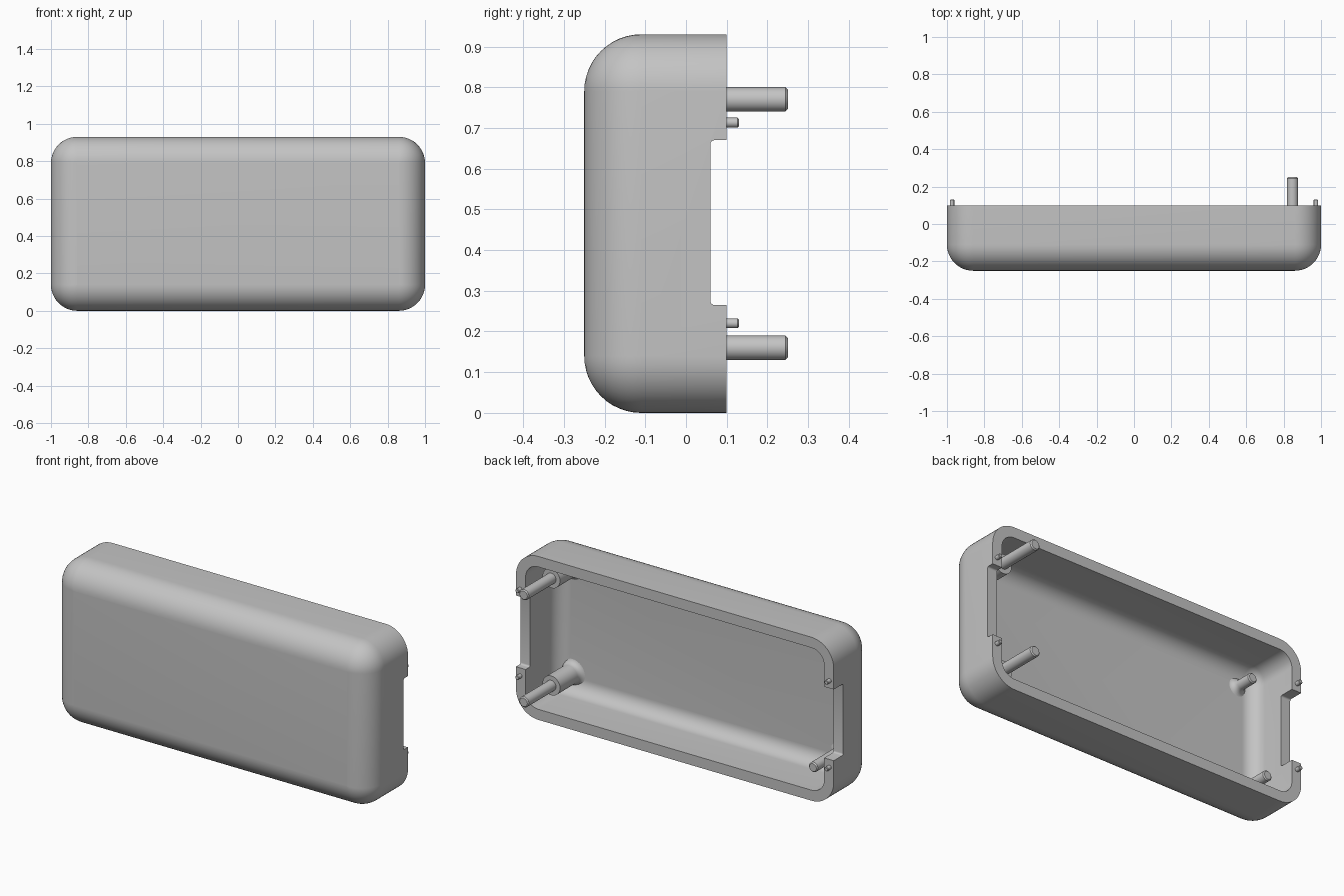
import bpy, bmesh
from math import pi, sin, cos

if "Cube" in bpy.data.objects:
    bpy.data.objects.remove(bpy.data.objects["Cube"], do_unlink=True)

HALF_W, HEIGHT = 1.0, 0.93
FRONT, RIM = -0.25, 0.10
RADIUS, WALL = 0.14, 0.06
FLOOR = FRONT + WALL

grey = bpy.data.materials.new("plain grey")
grey.use_nodes = True
grey.diffuse_color = (0.55, 0.55, 0.55, 1)
grey.node_tree.nodes["Principled BSDF"].inputs["Base Color"].default_value = grey.diffuse_color


def finish(bm, name):
    bmesh.ops.remove_doubles(bm, verts=bm.verts, dist=1e-5)
    bmesh.ops.recalc_face_normals(bm, faces=bm.faces)
    mesh = bpy.data.meshes.new(name)
    bm.to_mesh(mesh)
    bm.free()
    obj = bpy.data.objects.new(name, mesh)
    bpy.context.collection.objects.link(obj)
    mesh.materials.append(grey)
    return obj


def smooth(obj):
    bpy.ops.object.select_all(action='DESELECT')
    obj.select_set(True)
    bpy.context.view_layer.objects.active = obj
    bpy.ops.object.shade_smooth_by_angle(angle=pi / 6)


def skin(bm, rings):
    """Join equal rings of points and cap both ends."""
    loops = [[bm.verts.new(p) for p in ring] for ring in rings]
    n = len(loops[0])
    for a, b in zip(loops, loops[1:]):
        for i in range(n):
            j = (i + 1) % n
            bm.faces.new((a[i], a[j], b[j], b[i]))
    bm.faces.new(loops[0])
    bm.faces.new(loops[-1])


def outline(inset, y, steps=12):
    """Rounded rectangle, moved inward from the outer wall."""
    r = max(RADIUS - inset, 0.0005)
    pts = []
    for k, (sx, sz) in enumerate(((1, 1), (-1, 1), (-1, -1), (1, -1))):
        cx = sx * (HALF_W - RADIUS)
        cz = HEIGHT / 2 + sz * (HEIGHT / 2 - RADIUS)
        for i in range(steps + 1):
            a = (k + i / steps) * pi / 2
            pts.append((cx + r * cos(a), y, cz + r * sin(a)))
    return pts


def bowl(offset, steps=12):
    """Rings from the flat front, round the edge, to the rim."""
    r = RADIUS - offset
    arc = [i / steps * pi / 2 for i in range(steps + 1)]
    rings = [outline(RADIUS - r * sin(a), FRONT + RADIUS - r * cos(a)) for a in arc]
    return rings + [outline(offset, RIM)]


def lathe(name, x, z, profile, sides=32):
    """Turned part about the y axis; profile holds (radius, y)."""
    bm = bmesh.new()
    skin(bm, [[(x + r * cos(2 * pi * i / sides), y, z + r * sin(2 * pi * i / sides))
               for i in range(sides)] for r, y in profile])
    smooth(finish(bm, name))


def flare(r, size, steps=6):
    """Concave fillet where a post meets the floor."""
    return [(r + size * (1 - sin(a)), FLOOR - 0.002 + size * (1 - cos(a)))
            for a in (i / steps * pi / 2 for i in range(steps + 1))]


def tip(r, y, c=0.006):
    return [(r, y - c), (r - c, y)]


# Hollow shell with an open back
bm = bmesh.new()
skin(bm, bowl(0)[::-1] + [])
skin_top = [f for f in bm.faces if all(abs(v.co.y - RIM) < 1e-6 for v in f.verts)]
bmesh.ops.delete(bm, geom=skin_top, context='FACES_ONLY')
inner = bowl(WALL)
skin(bm, [outline(0, RIM)] + inner[::-1])
lid = [f for f in bm.faces if len(f.verts) > 4 and all(abs(v.co.y - RIM) < 1e-6 for v in f.verts)]
bmesh.ops.delete(bm, geom=lid, context='FACES_ONLY')
shell = finish(bm, "shell")

# Notches in the two end walls
for side, depth in ((1, 0.06), (-1, 0.015)):
    bm = bmesh.new()
    bmesh.ops.create_cube(bm, size=1)
    low, high = 0.265, 0.67
    for v in bm.verts:
        v.co.x = side * 0.98 + v.co.x * 0.16
        v.co.y = RIM + 0.05 if v.co.y > 0 else depth
        v.co.z = high if v.co.z > 0 else low
    corners = [e for e in bm.edges if all(abs(v.co.y - depth) < 1e-6 for v in e.verts)
               and abs(e.verts[0].co.z - e.verts[1].co.z) < 1e-6]
    bmesh.ops.bevel(bm, geom=corners, offset=0.01, segments=4, profile=0.5, affect='EDGES')
    cutter = finish(bm, "notch_cutter")
    cutter.hide_render = True
    mod = shell.modifiers.new("notch", 'BOOLEAN')
    mod.operation, mod.solver, mod.object = 'DIFFERENCE', 'EXACT', cutter
    bpy.context.view_layer.objects.active = shell
    bpy.ops.object.modifier_apply(modifier=mod.name)
    bpy.data.objects.remove(cutter, do_unlink=True)
smooth(shell)

# Long stepped posts on the left, short posts on the right
for label, z, short_end in (("lower", 0.16, 0.045), ("upper", 0.77, -0.07)):
    boss_end = 0.0
    lathe(label + "_left_boss", 0.848, z, flare(0.055, 0.035) + [(0.055, boss_end)])
    lathe(label + "_left_post", 0.848, z, [(0.03, boss_end - 0.02)] + tip(0.03, 0.25))
    lathe(label + "_right_post", -0.83, z, flare(0.028, 0.035) + tip(0.028, short_end))

# Small locating pins on the rim
for side, side_name in ((1, "left"), (-1, "right")):
    for label, z in (("lower", 0.22), ("upper", 0.713)):
        lathe(label + "_" + side_name + "_pin", side * 0.973, z,
              [(0.012, RIM - 0.01)] + tip(0.012, 0.13, 0.003), 20)
